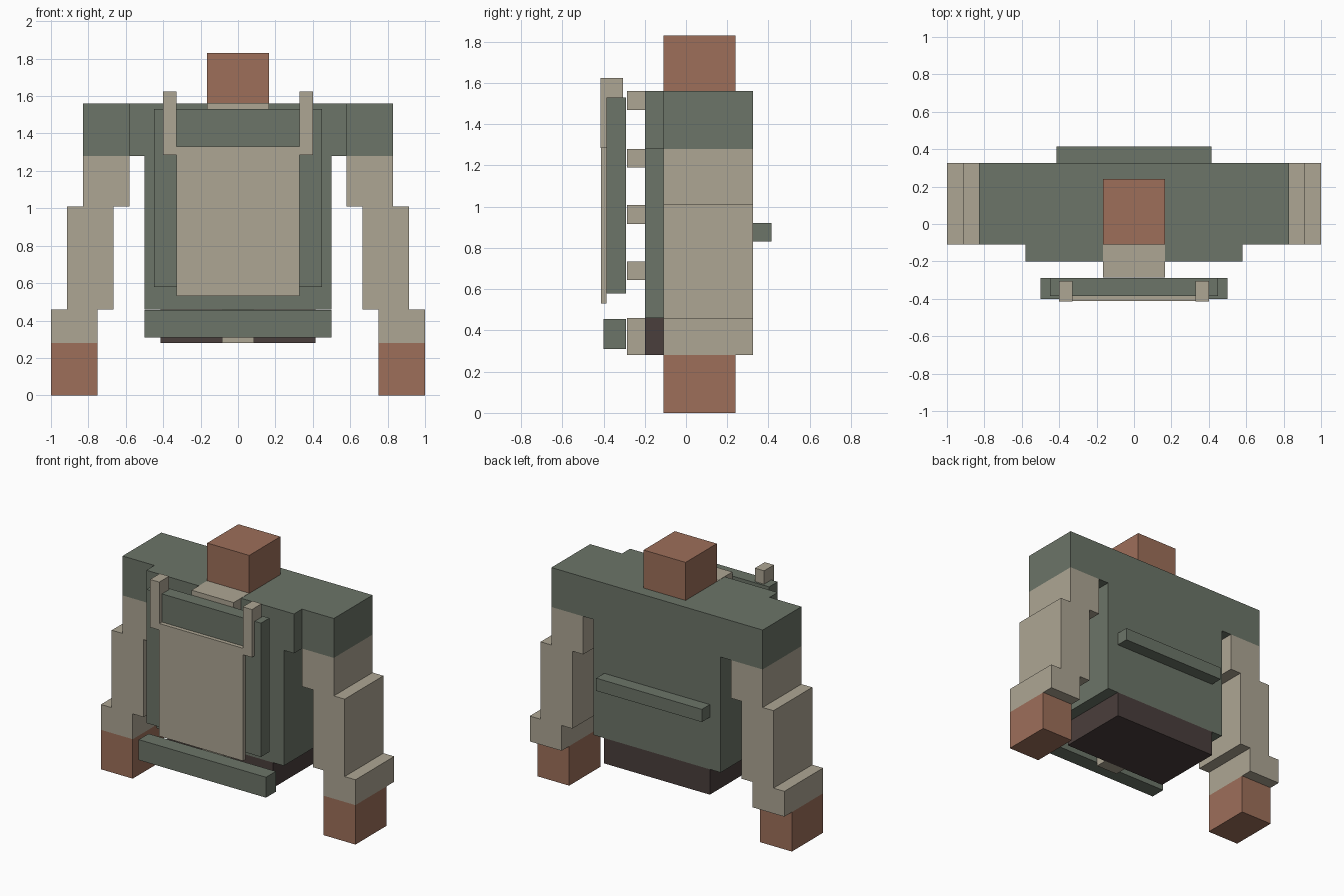
import bpy
import bmesh

if "Cube" in bpy.data.objects:
    bpy.data.objects.remove(bpy.data.objects["Cube"], do_unlink=True)


def material(name, rgb):
    """Flat colour given as 0-255 display values, stored linear."""
    linear = [((c / 255 + 0.055) / 1.055) ** 2.4 for c in rgb] + [1]
    mat = bpy.data.materials.new(name)
    mat.use_nodes = True
    mat.diffuse_color = linear
    bsdf = next(n for n in mat.node_tree.nodes if n.type == "BSDF_PRINCIPLED")
    bsdf.inputs["Base Color"].default_value = linear
    bsdf.inputs["Roughness"].default_value = 0.9
    return mat


green = material("grey_green", (108, 117, 104))
tan = material("tan", (174, 166, 148))
skin = material("terracotta", (157, 111, 90))
dark = material("dark_brown", (74, 62, 60))


def prism(name, profile, y, mat):
    """Extrude a front (x, z) profile from y[0] to y[1]."""
    bm = bmesh.new()
    face = bm.faces.new([bm.verts.new((px, y[0], pz)) for px, pz in profile])
    ext = bmesh.ops.extrude_face_region(bm, geom=[face])
    verts = [v for v in ext["geom"] if isinstance(v, bmesh.types.BMVert)]
    bmesh.ops.translate(bm, vec=(0, y[1] - y[0], 0), verts=verts)
    bmesh.ops.recalc_face_normals(bm, faces=bm.faces)
    mesh = bpy.data.meshes.new(name)
    bm.to_mesh(mesh)
    bm.free()
    mesh.materials.append(mat)
    obj = bpy.data.objects.new(name, mesh)
    bpy.context.collection.objects.link(obj)
    return obj


def box(name, x, y, z, mat):
    return prism(name, [(x[0], z[0]), (x[1], z[0]), (x[1], z[1]), (x[0], z[1])], y, mat)


def centred(name, half, y, z, mat):
    return box(name, (-half, half), y, z, mat)


def pair(name, x, y, z, mat):
    box("left_" + name, x, y, z, mat)
    box("right_" + name, (-x[1], -x[0]), y, z, mat)


# Head, torso with wider shoulders, waist
centred("head", 0.165, (-0.11, 0.24), (1.56, 1.83), skin)
half = [(0.5, 0.46), (0.5, 1.28), (0.58, 1.28), (0.58, 1.56)]
prism("torso", half + [(-px, pz) for px, pz in reversed(half)], (-0.2, 0.325), green)
centred("waist", 0.415, (-0.2, 0.325), (0.28, 0.46), dark)
centred("back_bar", 0.415, (0.325, 0.415), (0.83, 0.92), green)

# Stepped arms
arm_y = (-0.11, 0.325)
pair("sleeve", (0.58, 0.83), arm_y, (1.28, 1.56), green)
pair("upper_arm", (0.58, 0.83), arm_y, (1.01, 1.28), tan)
pair("forearm", (0.665, 0.915), arm_y, (0.46, 1.01), tan)
pair("cuff", (0.75, 1.0), arm_y, (0.28, 0.46), tan)
pair("hand", (0.75, 1.0), (-0.11, 0.24), (0.0, 0.28), skin)

# Collar, buttons and buckle standing out from the chest
centred("collar", 0.165, (-0.285, -0.11), (1.47, 1.562), tan)
for i in range(3):
    bottom = 1.19 - 0.273 * i
    centred(f"button_{i + 1}", 0.085, (-0.285, -0.2), (bottom, bottom + 0.09), tan)
centred("buckle", 0.085, (-0.285, -0.2), (0.28, 0.46), tan)

# Front board with panel, straps and belt
centred("front_board", 0.45, (-0.385, -0.29), (0.58, 1.53), green)
centred("front_panel", 0.33, (-0.413, -0.385), (0.53, 1.33), tan)
pair("strap", (0.328, 0.4), (-0.415, -0.305), (1.285, 1.625), tan)
centred("belt", 0.5, (-0.4, -0.29), (0.31, 0.455), green)
